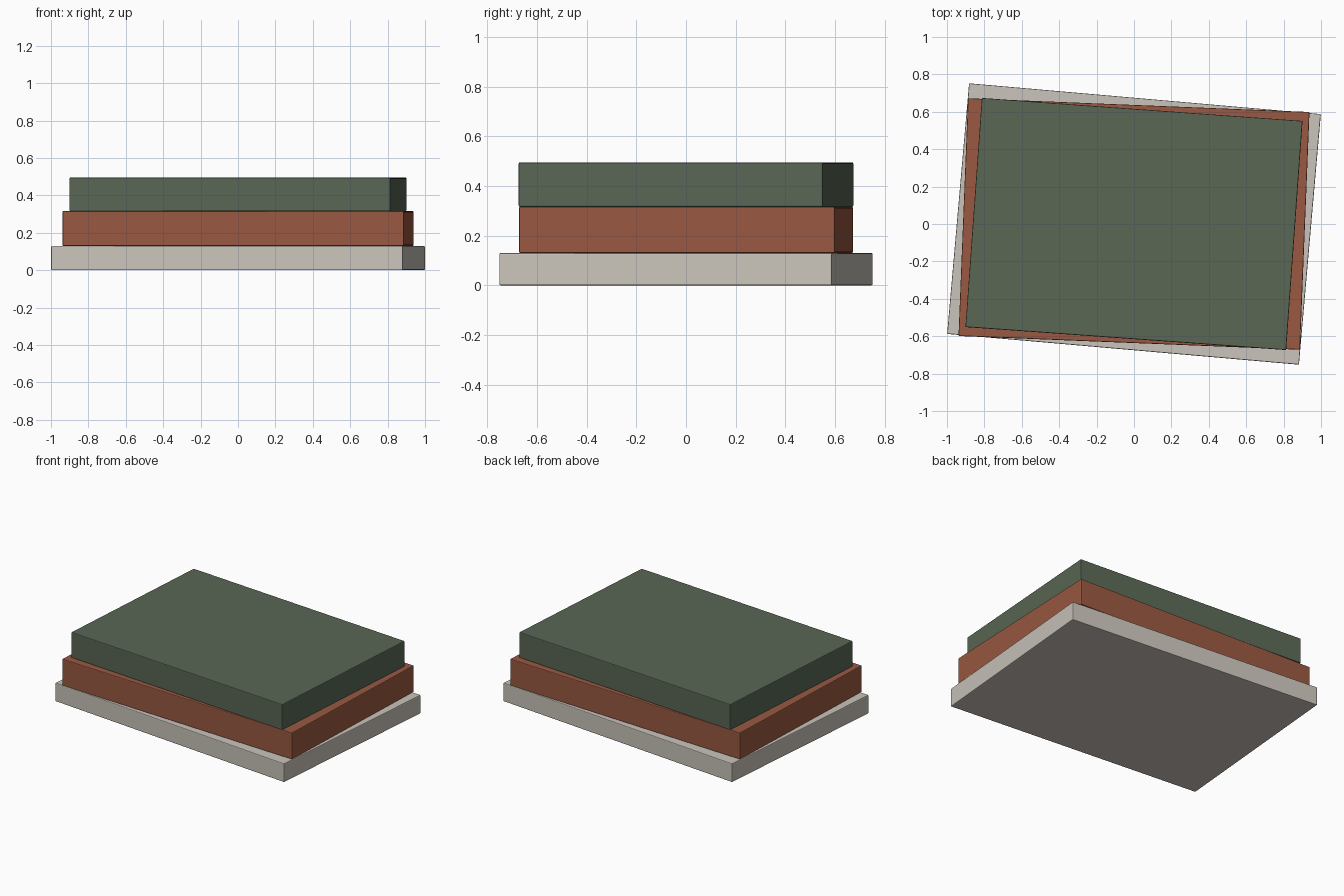
import bpy
from math import radians

if "Cube" in bpy.data.objects:
    bpy.data.objects.remove(bpy.data.objects["Cube"], do_unlink=True)


def make_material(name, rgb):
    mat = bpy.data.materials.new(name)
    mat.use_nodes = True
    color = (*rgb, 1.0)
    mat.diffuse_color = color
    mat.node_tree.nodes["Principled BSDF"].inputs["Base Color"].default_value = color
    return mat


def make_slab(name, width, depth, bottom, top, turn, mat):
    """Flat block with fine softened edges, turned about the vertical axis."""
    bpy.ops.mesh.primitive_cube_add(size=1, location=(0, 0, (bottom + top) / 2))
    slab = bpy.context.object
    slab.name = name
    slab.scale = (width, depth, top - bottom)
    bpy.ops.object.transform_apply(location=False, rotation=False, scale=True)
    slab.rotation_euler.z = radians(turn)
    slab.data.materials.append(mat)
    bevel = slab.modifiers.new("soft_edges", "BEVEL")
    bevel.width = 0.005
    bevel.segments = 2
    return slab


# Stack of three slightly twisted blocks, from the bottom up
make_slab("bottom_book", 1.888, 1.345, 0.0, 0.13, -5.0,
          make_material("warm_cream", (0.59, 0.55, 0.495)))
make_slab("middle_book", 1.827, 1.272, 0.13, 0.316, -2.3,
          make_material("brick_red", (0.32, 0.098, 0.053)))
make_slab("top_book", 1.719, 1.228, 0.316, 0.495, -4.1,
          make_material("moss_green", (0.1, 0.135, 0.09)))
